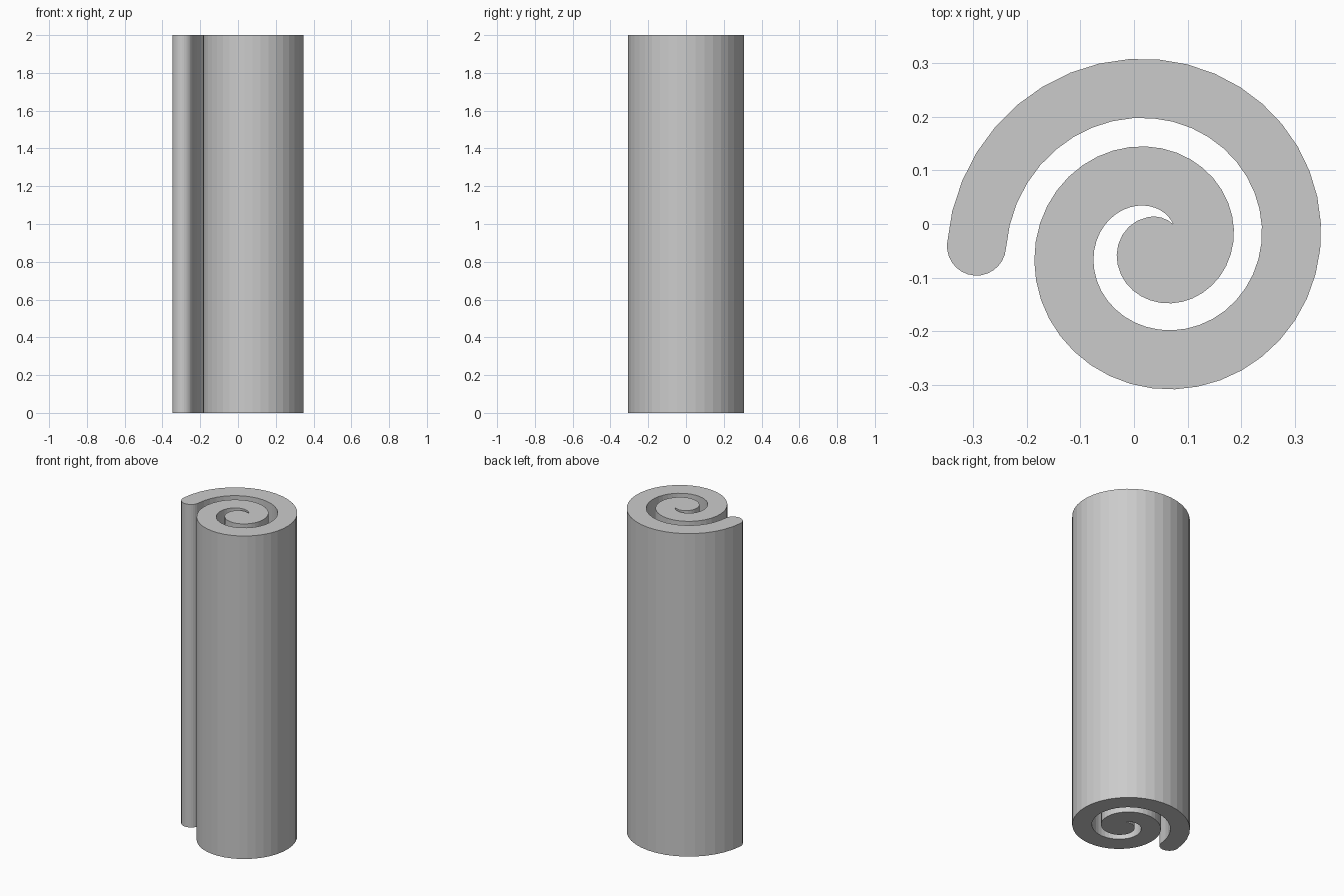
import bpy, bmesh, math
from mathutils import Vector

if "Cube" in bpy.data.objects:
    bpy.data.objects.remove(bpy.data.objects["Cube"])

HALF = 0.055          # half the sheet thickness
PITCH = 0.1645        # spacing between turns
R0 = 0.3335           # start radius of the centre line
CENTRE = Vector((0.0405, -0.041))
STEPS, TURNS = 40, 2.0
HEIGHT = 2.0


def spiral(t):
    """Point and outward normal after t clockwise turns from the outer tip."""
    r, dr = R0 - PITCH * t, -PITCH / (2 * math.pi)
    a = math.pi - 2 * math.pi * t
    radial = Vector((math.cos(a), math.sin(a)))
    tangent = Vector((radial.y, -radial.x))
    heading = (tangent * r + radial * dr).normalized()
    return CENTRE + radial * r, Vector((-heading.y, heading.x))


def arc(c, start, end, n):
    """Interior points of an arc."""
    return [c + HALF * Vector((math.cos(a), math.sin(a)))
            for a in (start + (end - start) * i / n for i in range(1, n))]


# Both sides of the rolled strip
ts = [i / STEPS for i in range(int(STEPS * TURNS) + 1)]
outer = [p + n * HALF for p, n in map(spiral, ts)]
core, core_n = spiral(TURNS)
inner = []
for i in range(2000):
    t = i / 1000
    p, n = spiral(t)
    q = p - n * HALF
    if (q - core).length <= HALF:   # inner side meets the core
        cusp = q
        break
    if i % (1000 // STEPS) == 0:
        inner.append(q)

# Rounded core end and rounded outer tip
a_end = math.atan2(core_n.y, core_n.x)
d = cusp - core
core_arc = arc(core, a_end, math.atan2(d.y, d.x), 4)
tip, tip_n = spiral(0)
a_tip = math.atan2(-tip_n.y, -tip_n.x)
tip_arc = arc(tip, a_tip, a_tip - math.pi, 14)
outline = outer + core_arc + [cusp] + inner[::-1] + tip_arc

# Extrude the outline to full height
bm = bmesh.new()
face = bm.faces.new([bm.verts.new((p.x, p.y, 0)) for p in outline])
top = bmesh.ops.extrude_face_region(bm, geom=[face])["geom"]
bmesh.ops.translate(bm, vec=(0, 0, HEIGHT),
                    verts=[g for g in top if isinstance(g, bmesh.types.BMVert)])
if not any(len(f.verts) > 4 and f.calc_center_median().z < 0.01 for f in bm.faces):
    bm.faces.new([v for v in bm.verts if v.co.z < 0.01])
bmesh.ops.recalc_face_normals(bm, faces=bm.faces)
mesh = bpy.data.meshes.new("spiral_roll")
bm.to_mesh(mesh)
bm.free()
bpy.context.collection.objects.link(bpy.data.objects.new("spiral_roll", mesh))
